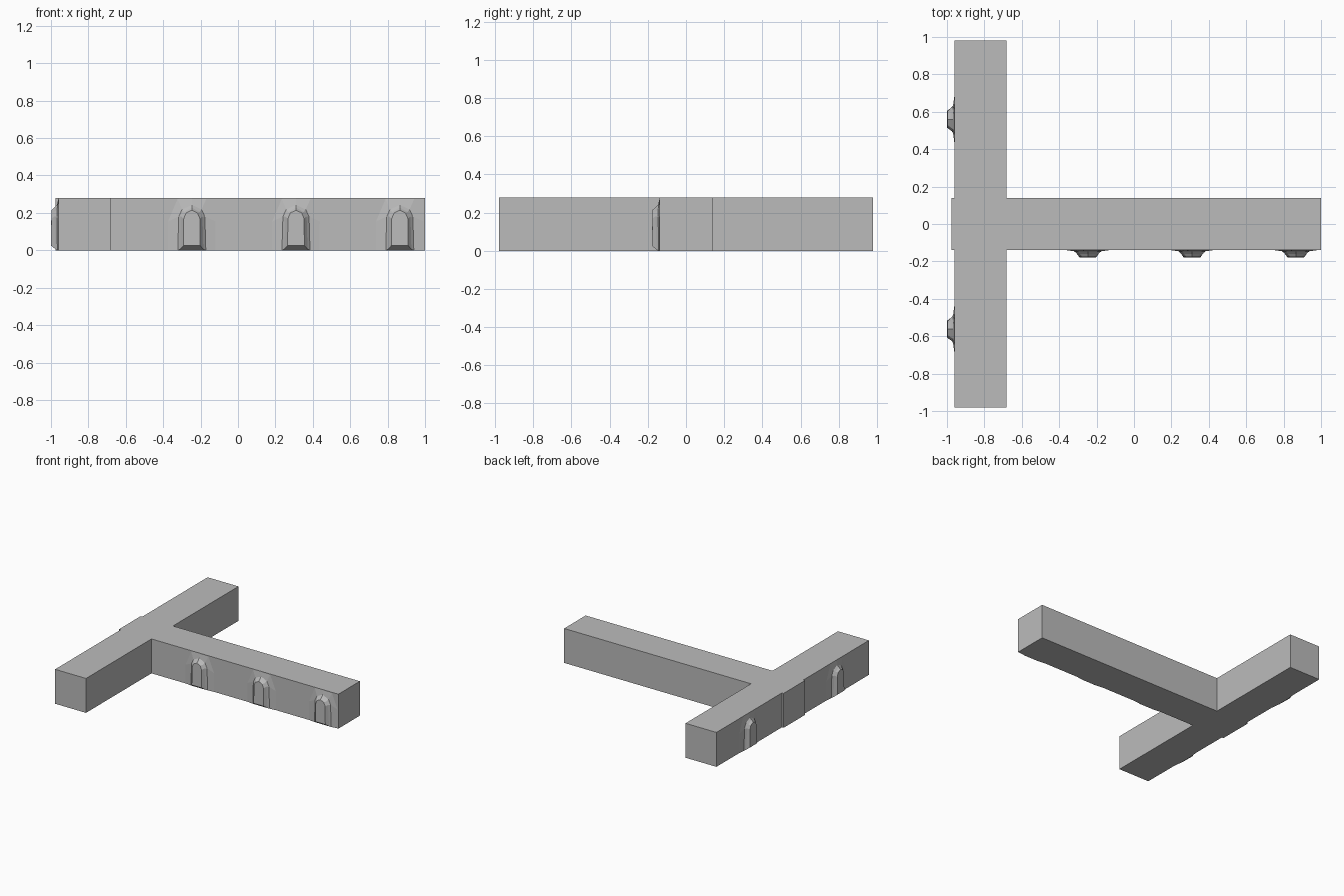
import bpy, bmesh, math

if "Cube" in bpy.data.objects:
    bpy.data.objects.remove(bpy.data.objects["Cube"])

stone = bpy.data.materials.new("plain grey")
stone.diffuse_color = (0.5, 0.5, 0.5, 1)
stone.use_nodes = True
stone.node_tree.nodes["Principled BSDF"].inputs["Base Color"].default_value = stone.diffuse_color

H = 0.28       # wall height
HW = 0.138     # half width of the long bar


def finish(bm, name):
    bmesh.ops.recalc_face_normals(bm, faces=bm.faces)
    mesh = bpy.data.meshes.new(name)
    bm.to_mesh(mesh)
    bm.free()
    mesh.materials.append(stone)
    ob = bpy.data.objects.new(name, mesh)
    bpy.context.collection.objects.link(ob)
    return ob


# T-shaped body: half outline mirrored across y = 0, then extruded up
half = [(1.0, HW), (-0.682, HW), (-0.682, 0.98), (-0.96, 0.98), (-0.96, HW), (-0.975, HW)]
outline = half + [(x, -y) for x, y in reversed(half)]
bm = bmesh.new()
base = bm.faces.new([bm.verts.new((x, y, 0)) for x, y in outline])
ext = bmesh.ops.extrude_face_region(bm, geom=[base])
top = [v for v in ext["geom"] if isinstance(v, bmesh.types.BMVert)]
bmesh.ops.translate(bm, verts=top, vec=(0, 0, H))
finish(bm, "wall_body")

# Arched relief: nested arch rings, each given as (half width, height) points
# from foot to peak, with the depth at the foot and above it
RINGS = [
    ([(0.135, 0.0), (0.135, 0.15), (0.08, H), (0, H)], -0.001, -0.001),
    ([(0.075, 0.0), (0.070, 0.18), (0.052, 0.218), (0, 0.243)], 0.006, 0.008),
    ([(0.062, 0.006), (0.057, 0.18), (0.042, 0.205), (0, 0.228)], 0.016, 0.022),
    ([(0.045, 0.025), (0.043, 0.17), (0.030, 0.200), (0, 0.214)], 0.040, 0.038),
]


def arch(name, x, y, turn):
    bm = bmesh.new()
    loops = []
    for pts, foot, depth in RINGS:
        full = [(-u, z) for u, z in pts] + [(u, z) for u, z in reversed(pts[:-1])]
        last = len(full) - 1
        loops.append([bm.verts.new((u, -(foot if i in (0, last) else depth), z))
                      for i, (u, z) in enumerate(full)])
    n = len(loops[0])
    for a, b in zip(loops, loops[1:]):
        for i in range(n):
            j = (i + 1) % n
            bm.faces.new((a[i], a[j], b[j], b[i]))
    bm.faces.new(loops[-1])
    bm.faces.new(list(reversed(loops[0])))
    ob = finish(bm, name)
    ob.location = (x, y, 0)
    ob.rotation_euler.z = turn


# Three arches on the front of the long bar
for k, x in enumerate((-0.247, 0.31, 0.865)):
    arch(f"front_arch_{k + 1}", x, -HW, 0)

# Two arches on the left side of the cross bar
for k, y in enumerate((-0.562, 0.56)):
    arch(f"side_arch_{k + 1}", -0.96, y, -math.pi / 2)
